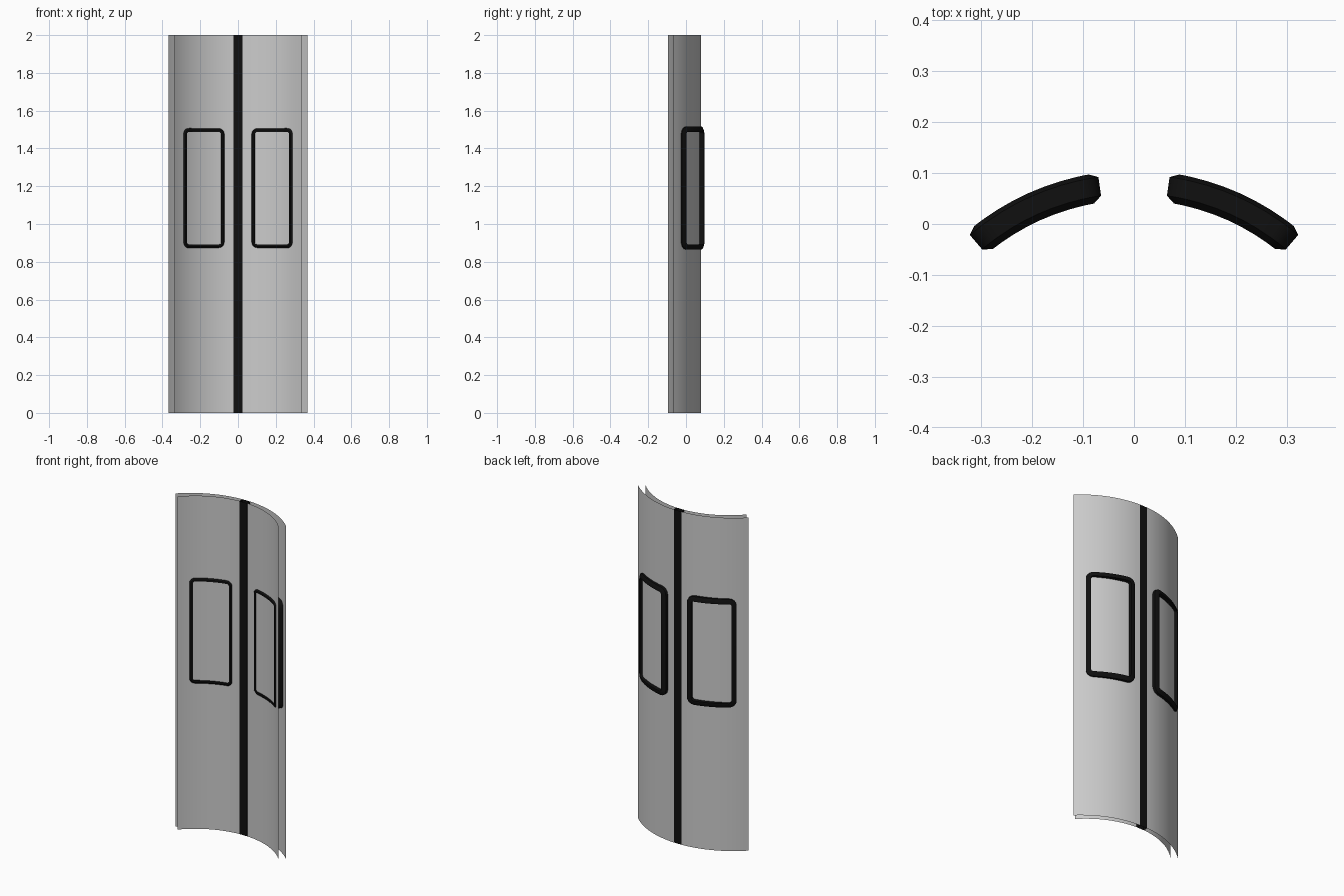
import bpy, bmesh, math

if "Cube" in bpy.data.objects:
    bpy.data.objects.remove(bpy.data.objects["Cube"])

black = bpy.data.materials.new("black_rubber")
black.diffuse_color = (0.005, 0.005, 0.005, 1)
black.use_nodes = True
black.node_tree.nodes["Principled BSDF"].inputs["Base Color"].default_value = black.diffuse_color
H = 2.0


def finish(name, bm, mat=None, angle=35):
    me = bpy.data.meshes.new(name)
    bm.to_mesh(me)
    bm.free()
    ob = bpy.data.objects.new(name, me)
    bpy.context.collection.objects.link(ob)
    if mat:
        me.materials.append(mat)
    bpy.context.view_layer.objects.active = ob
    ob.select_set(True)
    bpy.ops.object.shade_smooth_by_angle(angle=math.radians(angle))
    ob.select_set(False)
    return ob


def arc(radius, top_y, x0, x1, n):
    """Plan-view arc points bulging to +y."""
    a0, a1 = math.asin(x0 / radius), math.asin(x1 / radius)
    angs = [a0 + (a1 - a0) * i / n for i in range(n + 1)]
    return [(radius * math.sin(a), top_y - radius + radius * math.cos(a)) for a in angs]


def sheet(name, pts, flip, mat=None, closed=False):
    """Vertical open sheet following a plan-view path."""
    bm = bmesh.new()
    lo = [bm.verts.new((x, y, 0)) for x, y in pts]
    hi = [bm.verts.new((x, y, H)) for x, y in pts]
    n = len(pts)
    for i in range(n if closed else n - 1):
        j = (i + 1) % n
        f = [lo[i], lo[j], hi[j], hi[i]]
        bm.faces.new(f[::-1] if flip else f)
    return finish(name, bm, mat)


def window_frame(name, s):
    """Chamfered ring round a rounded rectangle, wrapped on the door's curve."""
    cy, r_mid = -0.40, 0.476
    u0, u1, z0, z1, rad = 0.141 * r_mid, 0.705 * r_mid, 0.865, 1.515, 0.04
    # cross-section: inset from the outer edge, radius
    prof = [(0, 0.460), (0, 0.497), (0.017, 0.505), (0.027, 0.505), (0.027, 0.447), (0.017, 0.447)]
    path = []
    corners = [(u1 - rad, z1 - rad, 0), (u0 + rad, z1 - rad, 90),
               (u0 + rad, z0 + rad, 180), (u1 - rad, z0 + rad, 270)]
    for k, (cu, cz, a) in enumerate(corners):
        for i in range(5):
            t = math.radians(a + 22.5 * i)
            path.append((cu, cz, math.cos(t), math.sin(t), rad))
        if k in (0, 2):  # extra steps along the curved rails
            nu = corners[k + 1][0]
            for i in range(1, 6):
                path.append((cu + (nu - cu) * i / 6, cz, 0, 1 if k == 0 else -1, rad))
    bm = bmesh.new()
    rings = []
    for cu, cz, c, d, q in path:
        ring = []
        for inset, r in prof:
            ang = (cu + c * (q - inset)) / r_mid
            ring.append(bm.verts.new((s * r * math.sin(ang), cy + r * math.cos(ang),
                                      cz + d * (q - inset))))
        rings.append(ring)
    for i, a in enumerate(rings):
        b = rings[(i + 1) % len(rings)]
        for j in range(len(prof)):
            k = (j + 1) % len(prof)
            bm.faces.new((a[j], b[j], b[k], a[k]))
    bmesh.ops.recalc_face_normals(bm, faces=bm.faces)
    finish(name, bm, black, 30)


SEAL = 0.025
for side, s in (("left", -1), ("right", 1)):
    # inner and outer door skins, open at the rims
    for skin, R, top, end in (("front", 0.4575, 0.053, 0.336), ("back", 0.5305, 0.080, 0.368)):
        pts = [(s * x, y) for x, y in arc(R, top, SEAL, end, 16)]
        sheet(f"{side}_door_{skin}_skin", pts, (skin == "back") != (s < 0))
    window_frame(f"{side}_window_frame", s)

# central seal between the doors
sheet("centre_seal", [(-SEAL, 0.052), (SEAL, 0.052), (SEAL, 0.079), (-SEAL, 0.079)],
      False, black, closed=True)
